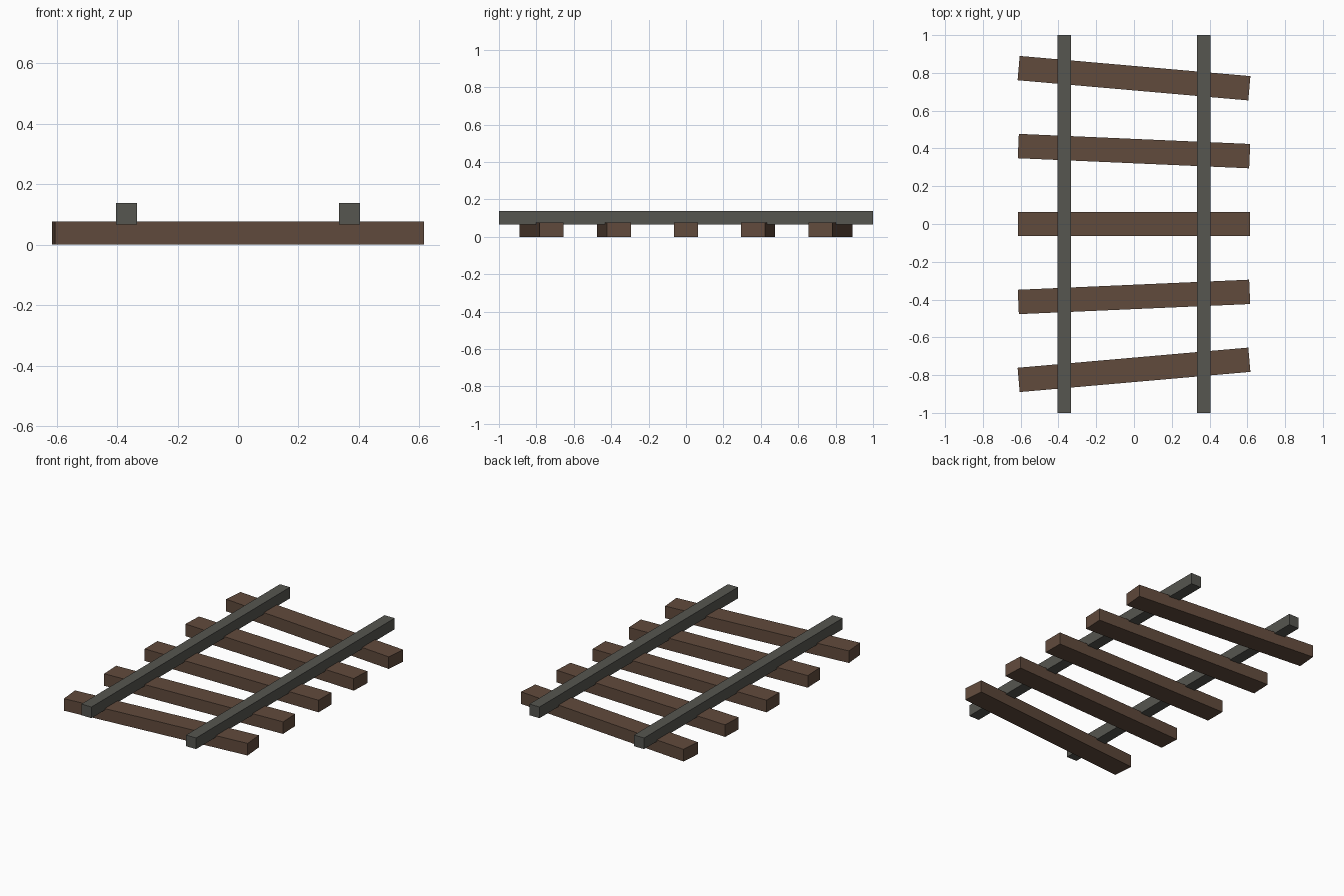
import bpy
from math import radians

cube = bpy.data.objects.get("Cube")
if cube:
    bpy.data.objects.remove(cube, do_unlink=True)


def material(name, rgb):
    mat = bpy.data.materials.new(name)
    mat.use_nodes = True
    mat.diffuse_color = (*rgb, 1)
    mat.node_tree.nodes["Principled BSDF"].inputs["Base Color"].default_value = (*rgb, 1)
    return mat


def beam(name, size, location, angle, mat):
    bpy.ops.mesh.primitive_cube_add(size=1, location=location)
    obj = bpy.context.object
    obj.name = name
    obj.scale = size
    bpy.ops.object.transform_apply(location=False, rotation=False, scale=True)
    obj.rotation_euler.z = radians(angle)
    obj.data.materials.append(mat)
    return obj


wood = material("brown wood", (0.12, 0.07, 0.046))
steel = material("grey steel", (0.092, 0.092, 0.08))

# Sleepers, fanned progressively away from the middle one
for i in range(-2, 3):
    beam(f"sleeper_{i + 3}", (1.226, 0.129, 0.077),
         (0, i * 0.386, 0.0385), -2.5 * i, wood)

# Rails, sunk slightly into the sleepers
for name, side in (("left_rail", 1), ("right_rail", -1)):
    beam(name, (0.071, 2, 0.071), (side * 0.369, 0, 0.1025), 0, steel)
